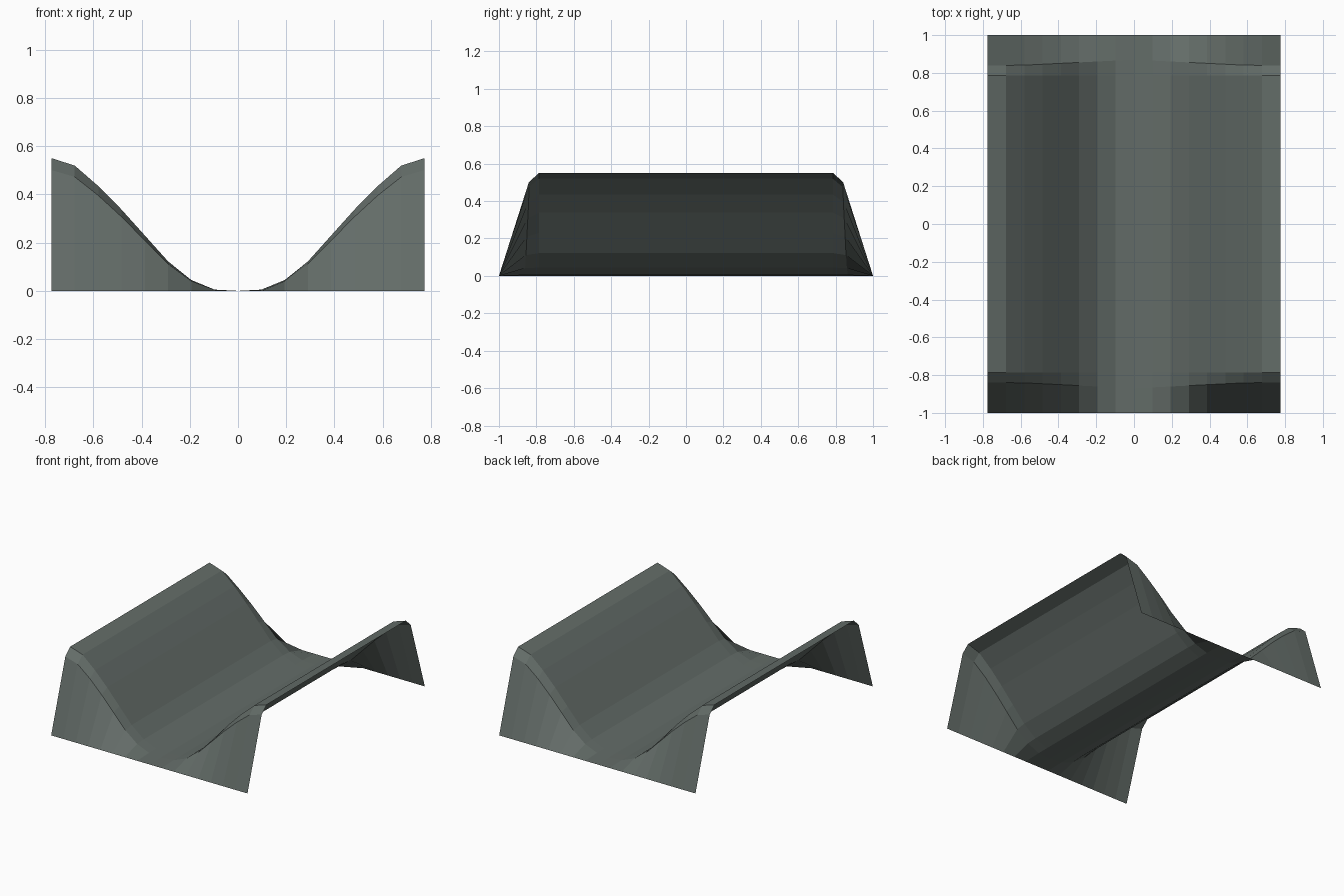
import bpy, bmesh

if "Cube" in bpy.data.objects:
    bpy.data.objects.remove(bpy.data.objects["Cube"])

# Half cross-section of the valley, from centre to ridge (x, z)
HALF = [(0, 0.0), (0.097, 0.005), (0.194, 0.045), (0.29, 0.122), (0.387, 0.23),
        (0.484, 0.338), (0.58, 0.435), (0.678, 0.52), (0.775, 0.551)]
PROFILE = [(-x, z) for x, z in reversed(HALF[1:])] + HALF

# Rows along half the length: the last three bend down to the ground
INNER = [i * 0.785 / 7 for i in range(8)]


def row(y_abs, sign, drop):
    """Points of one cross-section; drop scales the height."""
    pts = []
    for x, z in PROFILE:
        y = y_abs
        if drop == 0.91:  # fold line bows outward towards the valley floor
            y += 0.03 * (1 - min(1, abs(x) / 0.6))
        pts.append((x, sign * y, z * drop))
    return pts


half_rows = [(y, 1.0) for y in INNER] + [(0.84, 0.91), (1.0, 0.0)]
rows = [row(y, -1, d) for y, d in reversed(half_rows[1:])]
rows += [row(y, 1, d) for y, d in half_rows]

# Folded sheet
bm = bmesh.new()
grid = [[bm.verts.new(p) for p in r] for r in rows]
for a, b in zip(grid, grid[1:]):
    for i in range(len(a) - 1):
        bm.faces.new((a[i], a[i + 1], b[i + 1], b[i]))
mesh = bpy.data.meshes.new("valley_sheet")
bm.to_mesh(mesh)
bm.free()

mat = bpy.data.materials.new("dark grey green")
mat.diffuse_color = (0.125, 0.15, 0.138, 1)
mat.use_nodes = True
mat.node_tree.nodes["Principled BSDF"].inputs["Base Color"].default_value = mat.diffuse_color
mesh.materials.append(mat)
bpy.context.collection.objects.link(bpy.data.objects.new("valley_sheet", mesh))
